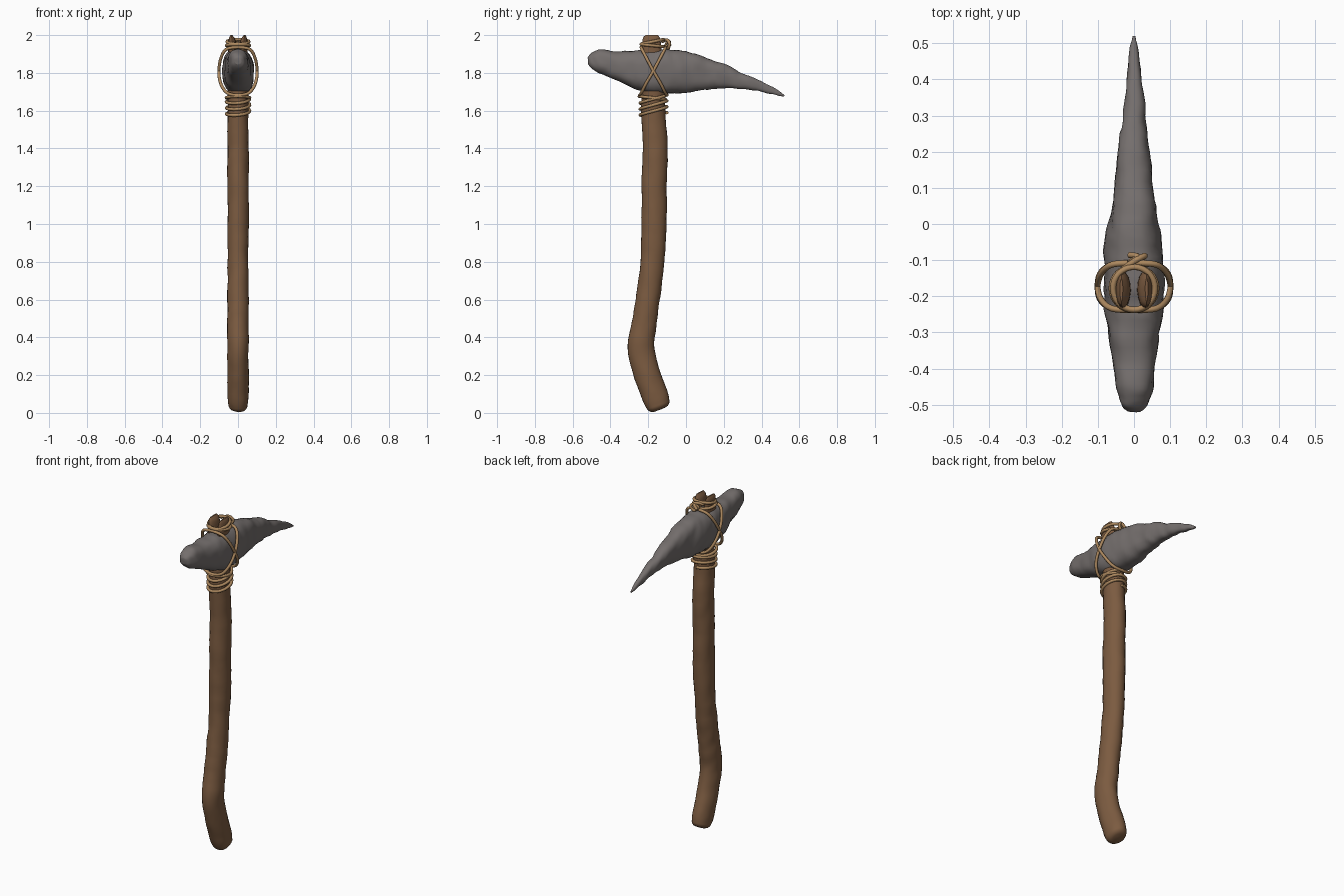
import bpy, bmesh, math
from mathutils import Vector, noise

if "Cube" in bpy.data.objects:
    bpy.data.objects.remove(bpy.data.objects["Cube"])


def material(name, rgb):
    m = bpy.data.materials.new(name)
    m.diffuse_color = (*rgb, 1)
    m.use_nodes = True
    m.node_tree.nodes["Principled BSDF"].inputs["Base Color"].default_value = m.diffuse_color
    return m


WOOD = material("brown wood", (0.20, 0.105, 0.052))
STONE = material("grey stone", (0.175, 0.157, 0.152))
ROPE = material("tan rope", (0.42, 0.25, 0.115))


def smooth_path(pts, steps):
    """Catmull-Rom interpolation through tuples of any length."""
    out = []
    for i in range(len(pts) - 1):
        a, b, c, d = (pts[max(i - 1, 0)], pts[i], pts[i + 1], pts[min(i + 2, len(pts) - 1)])
        for s in range(steps):
            t = s / steps
            out.append(tuple(0.5 * (2 * q + (r - p) * t + (2 * p - 5 * q + 4 * r - u) * t * t
                                    + (3 * q - p - 3 * r + u) * t ** 3)
                             for p, q, r, u in zip(a, b, c, d)))
    return out + [tuple(pts[-1])]


def loft(name, rings, mat, rough=0.0, angle=40):
    """Skin a list of rings, close both ends, roughen along the normals."""
    bm = bmesh.new()
    loops = [[bm.verts.new(p) for p in ring] for ring in rings]
    n = len(loops[0])
    for a, b in zip(loops, loops[1:]):
        for i in range(n):
            bm.faces.new((a[i], a[(i + 1) % n], b[(i + 1) % n], b[i]))
    bm.faces.new(loops[0])
    bm.faces.new(loops[-1])
    bmesh.ops.recalc_face_normals(bm, faces=bm.faces)
    bm.normal_update()
    if rough:
        for v, nrm in [(v, v.normal.copy()) for v in bm.verts]:
            p = v.co
            q = Vector((p.x * 9, (p.y + 0.6 * p.z) * 17, (p.z - 0.6 * p.y) * 9))
            v.co += nrm * rough * (noise.noise(q) + 0.4 * noise.noise(q * 2.3))
    me = bpy.data.meshes.new(name)
    bm.to_mesh(me)
    bm.free()
    ob = bpy.data.objects.new(name, me)
    bpy.context.collection.objects.link(ob)
    me.materials.append(mat)
    bpy.ops.object.select_all(action='DESELECT')
    ob.select_set(True)
    bpy.context.view_layer.objects.active = ob
    bpy.ops.object.shade_smooth_by_angle(angle=math.radians(angle))
    return ob


def oval(n, power=2.0):
    """Unit superellipse points."""
    e = 2 / power
    for i in range(n):
        a = 2 * math.pi * i / n
        c, s = math.cos(a), math.sin(a)
        yield math.copysign(abs(c) ** e, c), math.copysign(abs(s) ** e, s)


def rope(name, pts, cyclic=False, radius=0.0085):
    cu = bpy.data.curves.new(name, 'CURVE')
    cu.dimensions = '3D'
    cu.bevel_depth = radius
    cu.bevel_resolution = 2
    cu.use_fill_caps = True
    sp = cu.splines.new('POLY')
    sp.points.add(len(pts) - 1)
    for p, co in zip(sp.points, pts):
        p.co = (*co, 1)
    sp.use_cyclic_u = cyclic
    cu.materials.append(ROPE)
    ob = bpy.data.objects.new(name, cu)
    bpy.context.collection.objects.link(ob)
    bpy.ops.object.select_all(action='DESELECT')
    ob.select_set(True)
    bpy.context.view_layer.objects.active = ob
    bpy.ops.object.convert(target='MESH')
    bpy.ops.object.shade_smooth()


# Handle: bent branch, path given as (y, z, x radius, y radius)
path = smooth_path([(-0.146, 0.037, 0.050, 0.062), (-0.165, 0.09, 0.055, 0.070),
                    (-0.205, 0.2, 0.055, 0.070), (-0.238, 0.34, 0.056, 0.070),
                    (-0.222, 0.47, 0.056, 0.066), (-0.2, 0.62, 0.056, 0.064),
                    (-0.178, 0.8, 0.055, 0.062), (-0.169, 1.0, 0.056, 0.066),
                    (-0.169, 1.2, 0.056, 0.066), (-0.163, 1.4, 0.056, 0.066),
                    (-0.172, 1.58, 0.055, 0.064), (-0.173, 1.76, 0.055, 0.062)], 6)
rings = []
for i, (y, z, rx, ry) in enumerate(path):
    a, b = path[max(i - 1, 0)], path[min(i + 1, len(path) - 1)]
    t = Vector((b[0] - a[0], b[1] - a[1])).normalized()
    if i == 0:  # rounded butt
        for back, k in ((0.022, 0.55), (0.016, 0.8), (0.007, 0.94)):
            rings.append([(c * rx * k, y - t.x * back + s * ry * k * t.y,
                           z - t.y * back - s * ry * k * t.x) for c, s in oval(24)])
    rings.append([(c * rx, y + s * ry * t.y, z - s * ry * t.x) for c, s in oval(24)])
loft("handle", rings, WOOD, 0.004)

# Split top of the handle: two pointed prongs, (z, x, x radius, y radius)
for side, label in ((-1, "left"), (1, "right")):
    prong = smooth_path([(1.74, 0.03, 0.02, 0.05), (1.88, 0.03, 0.021, 0.052),
                         (1.94, 0.031, 0.021, 0.052), (1.975, 0.032, 0.017, 0.047),
                         (1.99, 0.034, 0.011, 0.042), (2.0, 0.035, 0.004, 0.032)], 3)
    loft(label + "_prong", [[(side * (x + c * rx), -0.183 + s * ry, z) for c, s in oval(16)]
                            for z, x, rx, ry in prong], WOOD, 0.002)

# Stone head: blunt at the front, spike at the back, (y, bottom z, top z, x radius)
head = smooth_path([(-0.518, 1.845, 1.88, 0.018), (-0.5, 1.825, 1.905, 0.036),
                    (-0.455, 1.797, 1.92, 0.049), (-0.36, 1.758, 1.915, 0.064),
                    (-0.25, 1.703, 1.922, 0.079), (-0.17, 1.692, 1.925, 0.084),
                    (-0.09, 1.692, 1.922, 0.082), (0.0, 1.695, 1.912, 0.069),
                    (0.1, 1.71, 1.88, 0.055), (0.2, 1.716, 1.845, 0.045),
                    (0.3, 1.714, 1.8, 0.032), (0.4, 1.7, 1.755, 0.021),
                    (0.48, 1.682, 1.715, 0.012), (0.52, 1.673, 1.683, 0.004)], 6)
loft("stone_head", [[(c * rx, y, (lo + hi) / 2 + s * (hi - lo) / 2) for c, s in oval(32, 2.5)]
                    for y, lo, hi, rx in head], STONE, 0.008, 30)

# Lashing: two loops that cross on each side of the head
half = [(0, -0.238, 1.936), (0.06, -0.234, 1.926), (0.09, -0.21, 1.88), (0.101, -0.173, 1.81),
        (0.092, -0.135, 1.745), (0.058, -0.11, 1.695), (0, -0.1, 1.682)]
for flip, label in ((False, "first"), (True, "second")):
    side = [(x, -0.346 - y if flip else y, z) for x, y, z in half]
    loop = side + [(-x, y, z) for x, y, z in side[-2::-1]]
    rope(label + "_cross_lashing", smooth_path(loop, 6)[:-1], True)

# Wraps below the head: tilted rings joined by a spiral
spiral = []
for i in range(97):
    a = 2 * math.pi * i / 32 + math.pi / 2
    z = 1.575 + 0.095 * i / 96 + 0.014 * math.sin(a)
    spiral.append((0.062 * math.cos(a), -0.172 + 0.071 * math.sin(a), z))
rope("lower_wrap", spiral)


def ring(z, rx, ry, tilt):
    return [(rx * c, -0.178 + ry * s, z + tilt * s) for c, s in oval(32)]


rope("neck_wrap", ring(1.668, 0.062, 0.07, -0.008), True)

# Wraps around the prongs with a small knot at the back
rope("lower_prong_wrap", ring(1.945, 0.062, 0.06, -0.006), True)
rope("upper_prong_wrap", ring(1.965, 0.058, 0.059, 0.012), True)
rope("knot", smooth_path([(-0.03, -0.125, 1.965), (0.005, -0.1, 1.975), (0.03, -0.088, 1.955),
                          (0.015, -0.095, 1.93), (-0.01, -0.105, 1.95), (0.01, -0.09, 1.968),
                          (-0.012, -0.086, 1.945)], 5))
